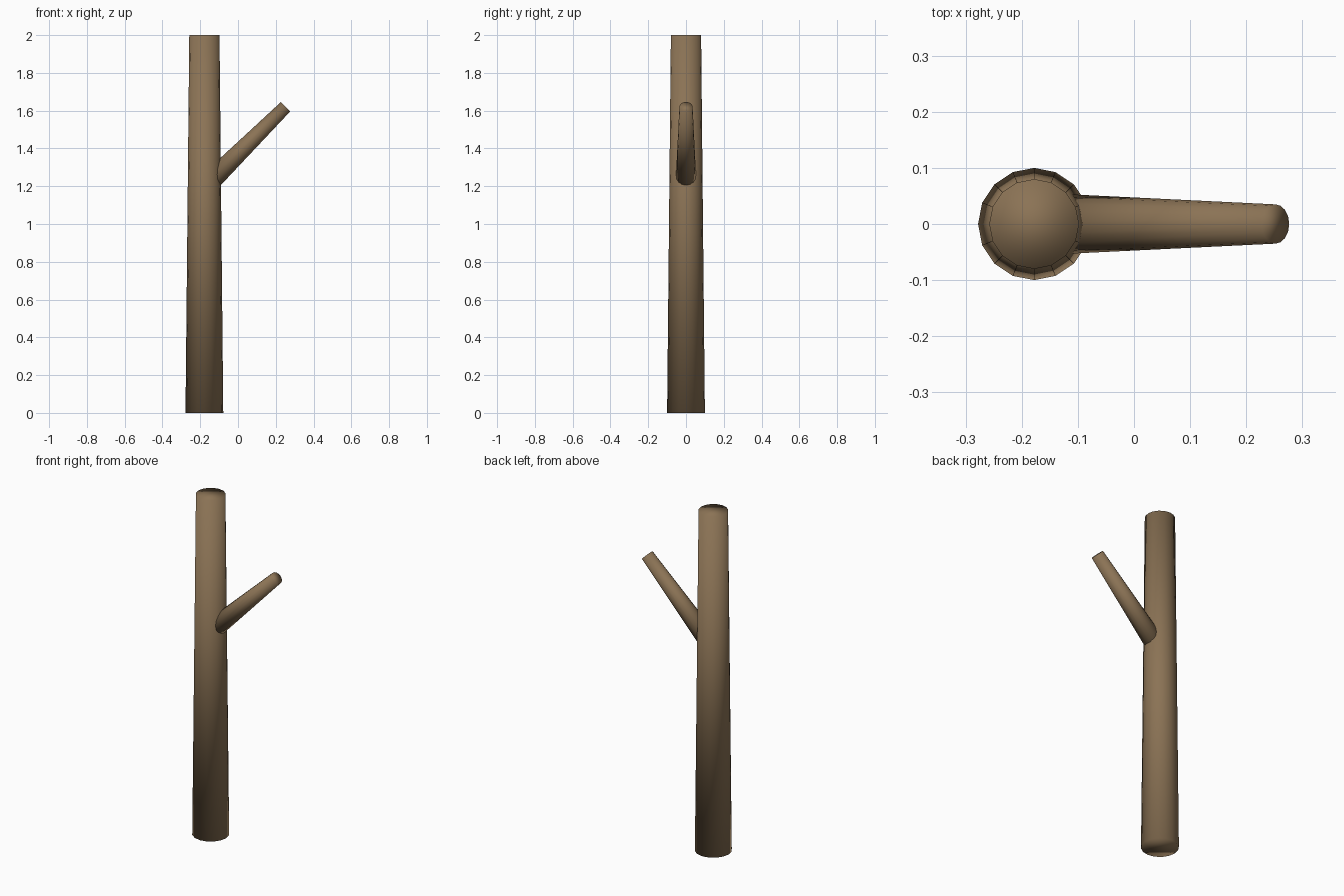
import bpy
from mathutils import Vector

cube = bpy.data.objects.get("Cube")
if cube:
    bpy.data.objects.remove(cube, do_unlink=True)

# Bark colour
bark = bpy.data.materials.new("brown_bark")
bark.use_nodes = True
colour = (0.258, 0.171, 0.091, 1)
bark.diffuse_color = colour
bark.node_tree.nodes["Principled BSDF"].inputs["Base Color"].default_value = colour


def tapered_limb(name, start, end, r_start, r_end):
    """Smooth sixteen-sided tapered limb between two points."""
    start, end = Vector(start), Vector(end)
    axis = end - start
    bpy.ops.mesh.primitive_cone_add(
        vertices=16, radius1=r_start, radius2=r_end, depth=axis.length,
        location=(start + end) / 2, rotation=axis.to_track_quat('Z', 'Y').to_euler())
    limb = bpy.context.object
    limb.name = name
    limb.data.materials.append(bark)
    # Rounded shading runs over the end caps too
    bpy.ops.object.shade_smooth()
    return limb


# Upright trunk and one side branch rooted inside it
trunk = tapered_limb("trunk", (-0.178, 0, 0), (-0.178, 0, 2), 0.1, 0.08)
branch = tapered_limb("branch", (-0.178, 0, 1.195), (0.252, 0, 1.621), 0.056, 0.035)
